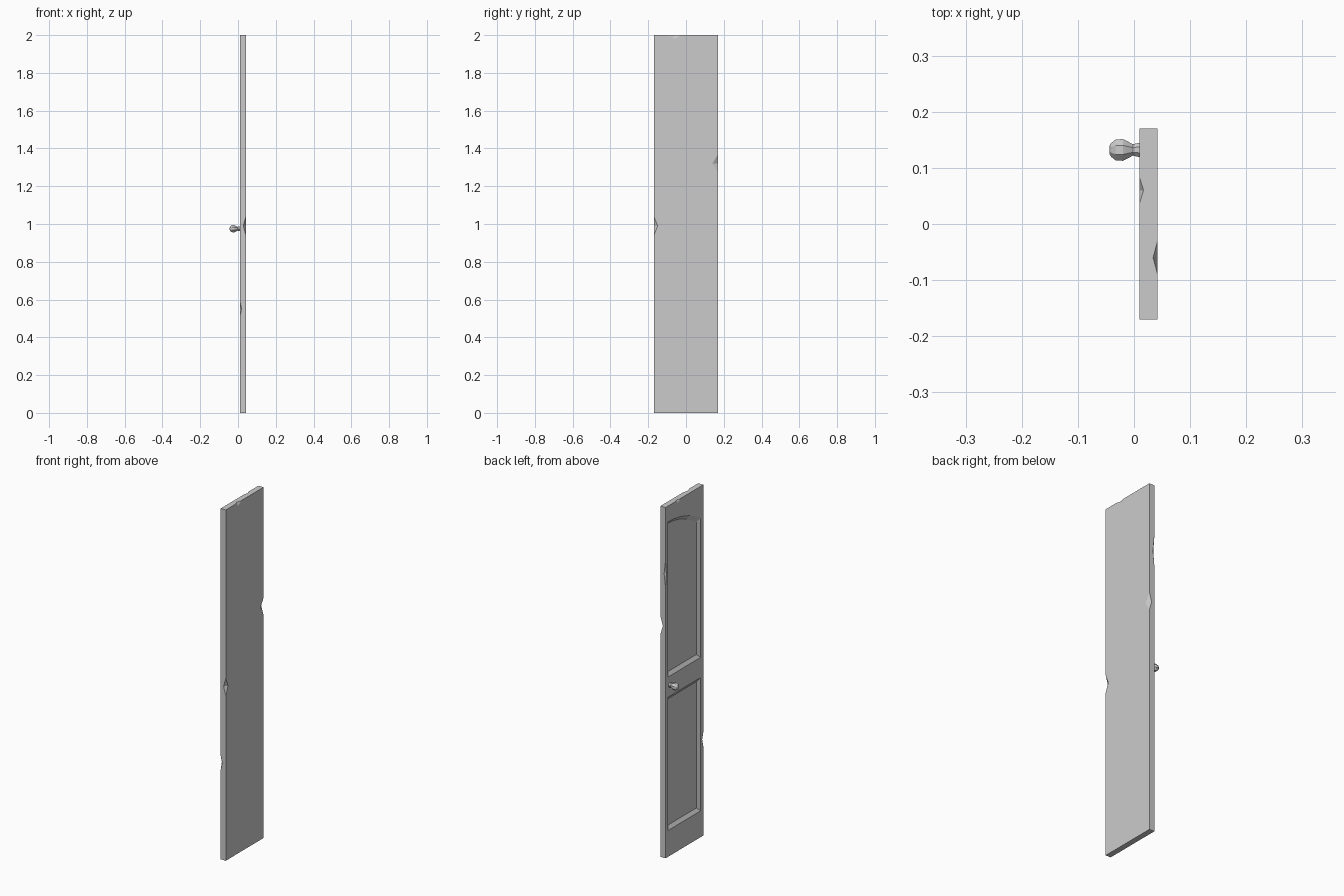
import bpy
import bmesh
from math import cos, sin, tau
from mathutils import Matrix

cube = bpy.data.objects.get("Cube")
if cube:
    bpy.data.objects.remove(cube, do_unlink=True)

# Single plain grey
grey = bpy.data.materials.new("plain_grey")
grey.use_nodes = True
colour = (0.6, 0.6, 0.6, 1)
grey.diffuse_color = colour
grey.node_tree.nodes["Principled BSDF"].inputs["Base Color"].default_value = colour

BACK, FACE = 0.042, 0.01       # plain side and panelled side, along x
HALF, TOP = 0.17, 2.0          # half width along y, height


def finish(bm, name):
    bmesh.ops.recalc_face_normals(bm, faces=bm.faces)
    mesh = bpy.data.meshes.new(name)
    bm.to_mesh(mesh)
    bm.free()
    mesh.materials.append(grey)
    obj = bpy.data.objects.new(name, mesh)
    bpy.context.scene.collection.objects.link(obj)
    return obj


def loft(name, rings):
    """Closed solid through matching rings of points."""
    bm = bmesh.new()
    rows = [[bm.verts.new(p) for p in ring] for ring in rings]
    n = len(rows[0])
    for a, b in zip(rows, rows[1:]):
        for i in range(n):
            j = (i + 1) % n
            bm.faces.new((a[i], a[j], b[j], b[i]))
    bm.faces.new(rows[0])
    bm.faces.new(rows[-1])
    return finish(bm, name)


def panel_ring(x, inset, low, high, drop):
    """Panel outline whose top curves down towards the hinge side."""
    half = 0.147 - inset
    steps = 6 if drop else 1
    ring = [(x, -half, low + inset), (x, half, low + inset)]
    for i in range(steps + 1):
        u = i / steps
        ring.append((x, half - 2 * half * u, high - inset - drop * u * u))
    return ring


def panel_cutter(low, high, drop):
    rings = [panel_ring(x, inset, low, high, drop)
             for x, inset in ((-0.02, 0), (FACE, 0), (FACE + 0.014, 0.02))]
    return loft("panel_cutter", rings)


def chip_cutter(centre, size):
    """Diamond that nicks an edge."""
    bm = bmesh.new()
    x, y, z = size
    girdle = [bm.verts.new(p) for p in ((x, 0, 0), (0, y, 0), (-x, 0, 0), (0, -y, 0))]
    for tip_z in (z, -z):
        tip = bm.verts.new((0, 0, tip_z))
        for i in range(4):
            bm.faces.new((girdle[i], girdle[(i + 1) % 4], tip))
    bm.transform(Matrix.Translation(centre))
    return finish(bm, "chip_cutter")


# Door leaf slab
door = loft("door_leaf", [
    [(x, -HALF, 0), (x, HALF, 0), (x, HALF, TOP), (x, -HALF, TOP)]
    for x in (FACE, BACK)])

# Sunken panels and worn edge chips
cutters = [
    panel_cutter(0.15, 0.91, 0),
    panel_cutter(1.025, 1.91, 0.09),
    chip_cutter((BACK, -HALF, 0.99), (0.014, 0.02, 0.05)),
    chip_cutter((BACK, HALF, 1.32), (0.015, 0.03, 0.05)),
    chip_cutter((FACE, -HALF, 0.55), (0.01, 0.01, 0.04)),
    chip_cutter((FACE, HALF, 1.62), (0.009, 0.008, 0.08)),
    chip_cutter((FACE, 0.06, TOP), (0.007, 0.023, 0.015)),
    chip_cutter((BACK, -0.06, TOP), (0.008, 0.03, 0.02)),
]
for cutter in cutters:
    cutter.hide_render = True
    cut = door.modifiers.new("cut", "BOOLEAN")
    cut.operation = "DIFFERENCE"
    cut.solver = "EXACT"
    cut.object = cutter

# Bake the cuts and drop the cutters
graph = bpy.context.evaluated_depsgraph_get()
graph.update()
baked = bpy.data.meshes.new_from_object(door.evaluated_get(graph))
door.modifiers.clear()
door.data = baked
for cutter in cutters:
    bpy.data.objects.remove(cutter, do_unlink=True)

# Faceted knob on the panelled side: (x, radius)
profile = [(0.014, 0.014), (0.006, 0.013), (-0.002, 0.011), (-0.014, 0.018),
           (-0.02, 0.021), (-0.033, 0.02), (-0.041, 0.013), (-0.044, 0.007)]
loft("door_knob", [
    [(x, 0.132 + r * cos(tau * (i + 0.5) / 8), 0.975 + r * sin(tau * (i + 0.5) / 8))
     for i in range(8)] for x, r in profile])
